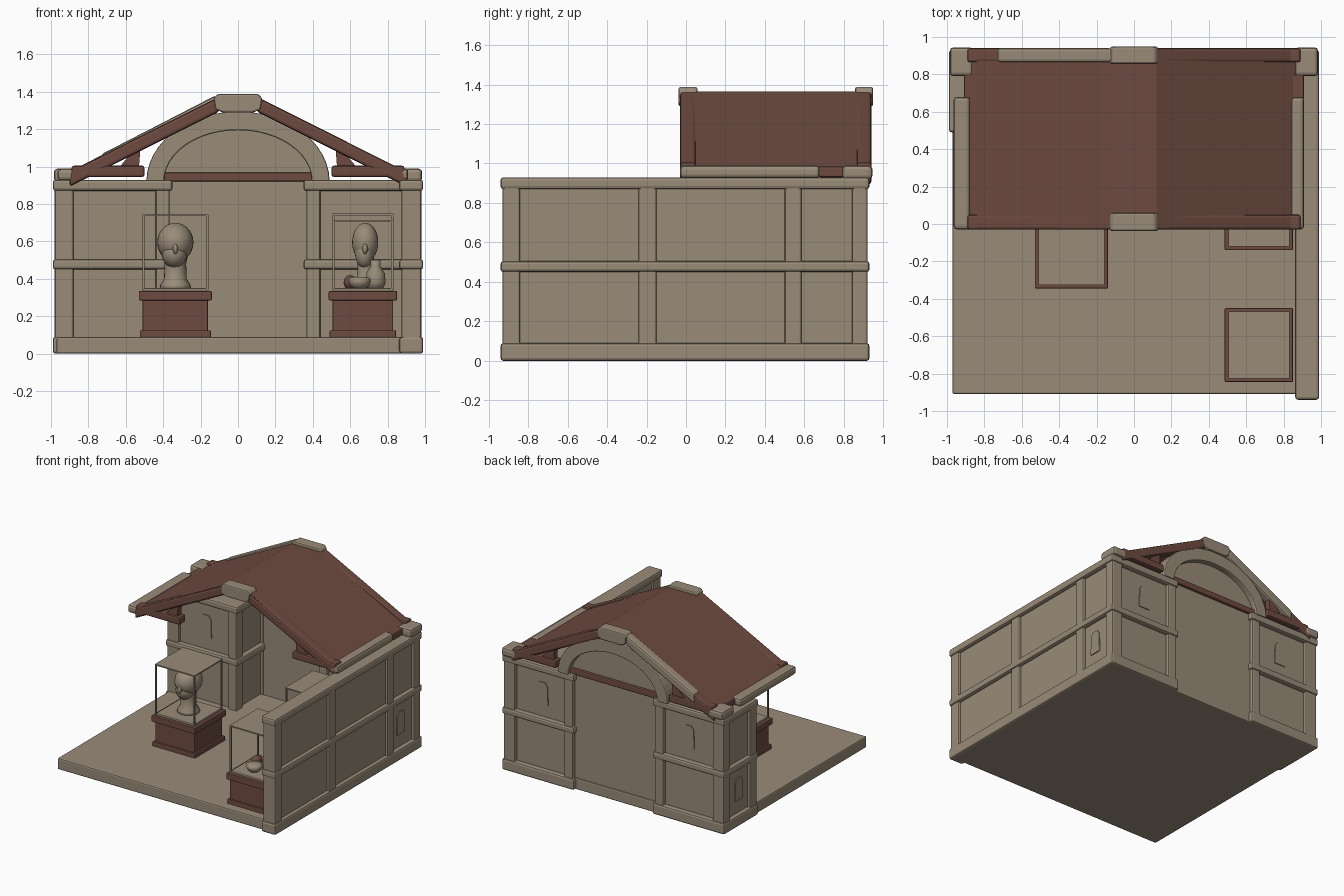
import bpy, bmesh, math
from mathutils import Vector

if "Cube" in bpy.data.objects:
    bpy.data.objects.remove(bpy.data.objects["Cube"])


def material(name, rgb):
    m = bpy.data.materials.new(name)
    m.diffuse_color = (*rgb, 1)
    m.use_nodes = True
    m.node_tree.nodes["Principled BSDF"].inputs["Base Color"].default_value = m.diffuse_color
    return m


STONE = material("weathered_stone", (0.32, 0.26, 0.19))
RED = material("red_brown_wood", (0.155, 0.07, 0.052))


def finish(name, bm, mat, bevel=0.0, smooth=False):
    bmesh.ops.recalc_face_normals(bm, faces=bm.faces)
    me = bpy.data.meshes.new(name)
    bm.to_mesh(me)
    bm.free()
    ob = bpy.data.objects.new(name, me)
    bpy.context.collection.objects.link(ob)
    me.materials.append(mat)
    if smooth:
        for p in me.polygons:
            p.use_smooth = True
    if bevel:
        b = ob.modifiers.new("soft_edges", 'BEVEL')
        b.width, b.segments, b.limit_method = bevel, 2, 'ANGLE'
    return ob


def box(name, x, y, z, mat=STONE, bevel=0.01):
    bm = bmesh.new()
    bmesh.ops.create_cube(bm, size=1)
    for v in bm.verts:
        for i, r in enumerate((x, y, z)):
            v.co[i] = (r[0] + r[1]) / 2 + v.co[i] * abs(r[1] - r[0])
    return finish(name, bm, mat, bevel)


def prism(name, pts, depth, axis, mat=STONE, bevel=0.0):
    """Extrude a (horizontal, z) profile along axis y or x between two depths."""
    bm = bmesh.new()
    rings = []
    for d in depth:
        rings.append([bm.verts.new((h, d, z) if axis == 'y' else (d, h, z)) for h, z in pts])
    n = len(pts)
    bm.faces.new(rings[0])
    bm.faces.new(rings[1][::-1])
    for i in range(n):
        j = (i + 1) % n
        bm.faces.new((rings[0][i], rings[0][j], rings[1][j], rings[1][i]))
    return finish(name, bm, mat, bevel)


def lathe(name, profile, centre, mat=STONE, squash=1.0, seg=24):
    bm = bmesh.new()
    rings = []
    for r, z in profile:
        rings.append([bm.verts.new((centre[0] + r * squash * math.cos(a), centre[1] + r * math.sin(a), z))
                      for a in [2 * math.pi * k / seg for k in range(seg)]])
    for a, b in zip(rings, rings[1:]):
        for i in range(seg):
            j = (i + 1) % seg
            bm.faces.new((a[i], a[j], b[j], b[i]))
    bm.faces.new(rings[0])
    bm.faces.new(rings[-1])
    return finish(name, bm, mat, 0, True)


def ball(name, c, s, mat=STONE):
    bm = bmesh.new()
    bmesh.ops.create_uvsphere(bm, u_segments=24, v_segments=14, radius=1)
    for v in bm.verts:
        v.co = Vector([c[i] + v.co[i] * s[i] for i in range(3)])
    return finish(name, bm, mat, 0, True)


def window(name, h, z, d, axis):
    """Small arched plate with a raised sill."""
    prism(name, [(h - .05, z - .09), (h + .05, z - .09), (h + .045, z + .06), (h + .025, z + .09),
                 (h - .025, z + .09), (h - .045, z + .06)], (d - .005, d + .005), axis)


# Floor slab
box("floor", (-.97, .97), (-.91, .9), (0, .09))

BANDS = ((0, .09), (.45, .505), (.87, .93))

# Long right wall with posts and bands
box("right_wall_panel", (.895, .96), (-.9, .55), (.02, .92), bevel=0)
for y0, y1 in ((-.93, -.84), (-.24, -.15)):
    box("right_wall_post", (.875, .98), (y0, y1), (0, .9))
for z in BANDS:
    box("right_wall_band", (.862, .99), (-.94, .55), z, bevel=.015)

# Two rear corner towers
for s, side in ((-1, "left"), (1, "right")):
    box(side + "_tower_core", (s * .39, s * .955), (.525, .89), (0, .91), bevel=0)
    for x in ((.365, .44), (.88, .98)):
        for y in ((.5, .585), (.84, .92)):
            box(side + "_tower_post", (s * x[0], s * x[1]), y, (0, .92))
    for z in BANDS:
        box(side + "_tower_band", (s * .35, s * .99), (.49, .93), z, bevel=.015)
    window(side + "_front_window", s * .65, .69, .523, 'y')
    window(side + "_back_window", s * .65, .69, .892, 'y')
    window(side + "_side_window", .7, .28, s * .957, 'x')

# Recessed centre of the back wall, red lintel, filled arch above
box("back_wall_centre", (-.4, .4), (.845, .89), (0, .93), bevel=0)
box("back_lintel", (-.42, .42), (.83, .91), (.92, .97), RED)
angles = [math.pi * k / 24 for k in range(25)]
prism("tympanum", [(.41 * math.cos(a), .93 + .28 * math.sin(a)) for a in angles], (.86, .89), 'y')
outer = [(.49 * math.cos(a), .92 + .375 * math.sin(a)) for a in angles]
inner = [(.395 * math.cos(a), .92 + .275 * math.sin(a)) for a in angles]
bm = bmesh.new()
loops = [[bm.verts.new((x, y, z)) for x, z in pts]
         for pts, y in ((outer, .81), (outer, .935), (inner, .935), (inner, .81))]
for i in range(24):
    for k in range(4):
        a, b = loops[k], loops[(k + 1) % 4]
        bm.faces.new((a[i], a[i + 1], b[i + 1], b[i]))
for i in (0, 24):
    bm.faces.new([l[i] for l in loops])
finish("back_arch", bm, STONE, .008)

# Roof sheet with flat ridge
top = [(-.89, .975), (-.12, 1.365), (.12, 1.365), (.87, .975)]
prism("roof_sheet", top + [(x, z - .035) for x, z in top[::-1]], (-.02, .93), 'y', RED)


def roof_z(x):
    return 1.375 - max(0, abs(x) - .12) * .515


def rake(name, x0, x1, y, mat, lift=0.0):
    a, b = roof_z(x0) + lift, roof_z(x1) + lift
    prism(name, [(x0, a), (x1, b), (x1, b - .08), (x0, a - .08)], y, 'y', mat, .015)


# Gable ends: rafters, ties, struts and ridge caps
for y, end in (((-.03, .05), "front"), ((.865, .94), "back")):
    for s in (-1, 1):
        mat = RED
        if end == "back" and s < 0:
            rake("back_stone_rafter", -.73, -.12, y, STONE, .006)
            rake("back_left_rafter", -.91, -.72, y, RED)
        else:
            rake(end + "_rafter", s * .9, s * .1, y, RED)
        box(end + "_tie", (s * .5, s * .89), y, (.945, 1.005), RED, .012)
        prism(end + "_strut", [(s * .53, .99), (s * .64, .99), (s * .55, 1.1), (s * .52, 1.12)],
              (y[0] + .015, y[1] - .015), 'y', RED)
    prism(end + "_ridge_cap", [(-.13, 1.365), (-.11, 1.388), (.11, 1.388), (.13, 1.365),
                               (.12, 1.305), (.08, 1.29), (-.08, 1.29), (-.12, 1.305)],
          (y[0] - .008, y[1] + .008), 'y', STONE, .01)

# Eaves beams and rear corner blocks
box("left_eaves_beam", (-.965, -.875), (-.03, .68), (.925, .99), STONE, .02)
box("right_eaves_beam", (.83, .91), (-.03, .68), (.925, .99), STONE, .02)
for s in (-1, 1):
    box("eaves_end", (s * .83, s * .91), (.67, .8), (.93, .985), RED)
    box("corner_block", (s * .86, s * .985), (.79, .945), (.92, .99), STONE, .02)


def display_case(name, x, y, top):
    """Red pedestal with an open frame and lid."""
    def ring(label, pad, z):
        box(name + label, (x[0] + pad, x[1] - pad), (y[0] + pad, y[1] - pad), z, RED, .006)
    ring("_pedestal_base", .005, (.085, .125))
    ring("_pedestal", .02, (.1, .32))
    ring("_pedestal_rim", 0, (.285, .335))
    fx, fy = (x[0] + .025, x[1] - .025), (y[0] + .025, y[1] - .025)
    box(name + "_bed", fx, fy, (.32, .35), STONE, .005)
    t = .006
    for px in fx:
        for py in fy:
            box(name + "_frame_post", (px - t, px + t), (py - t, py + t), (.34, top), STONE, 0)
    box(name + "_lid", (fx[0] - t, fx[1] + t), (fy[0] - t, fy[1] + t), (top - .01, top), STONE, 0)


display_case("left_case", (-.53, -.14), (-.345, .05), .745)
display_case("front_case", (.485, .85), (-.845, -.45), .715)
display_case("rear_case", (.485, .85), (-.14, .255), .75)

# Head sculptures on flared necks
for name, x, y, k in (("left_bust", -.335, -.15, 1.0), ("rear_bust", .68, .06, .72)):
    lathe(name + "_neck", [(.085 * k, .345), (.08 * k, .37), (.06 * k, .4), (.058 * k, .48), (.07 * k, .54)], (x, y))
    ball(name + "_head", (x, y, .595), (.097 * k, .115 * k, .105))
    ball(name + "_jaw", (x - .005, y - .035 * k, .535), (.068 * k, .075 * k, .075))
    ball(name + "_nose", (x, y - .11 * k, .56), (.014, .022, .028))

# Small vessels and fragments in the front case
lathe("front_jar", [(.04, .345), (.055, .38), (.05, .43), (.025, .47), (.028, .5)], (.735, -.65))
lathe("front_bowl", [(.03, .345), (.055, .37), (.06, .4), (.04, .41)], (.65, -.72))
ball("red_fragment", (.6, -.62, .38), (.035, .05, .04), RED)
ball("stone_fragment", (.66, -.56, .375), (.05, .04, .035))
